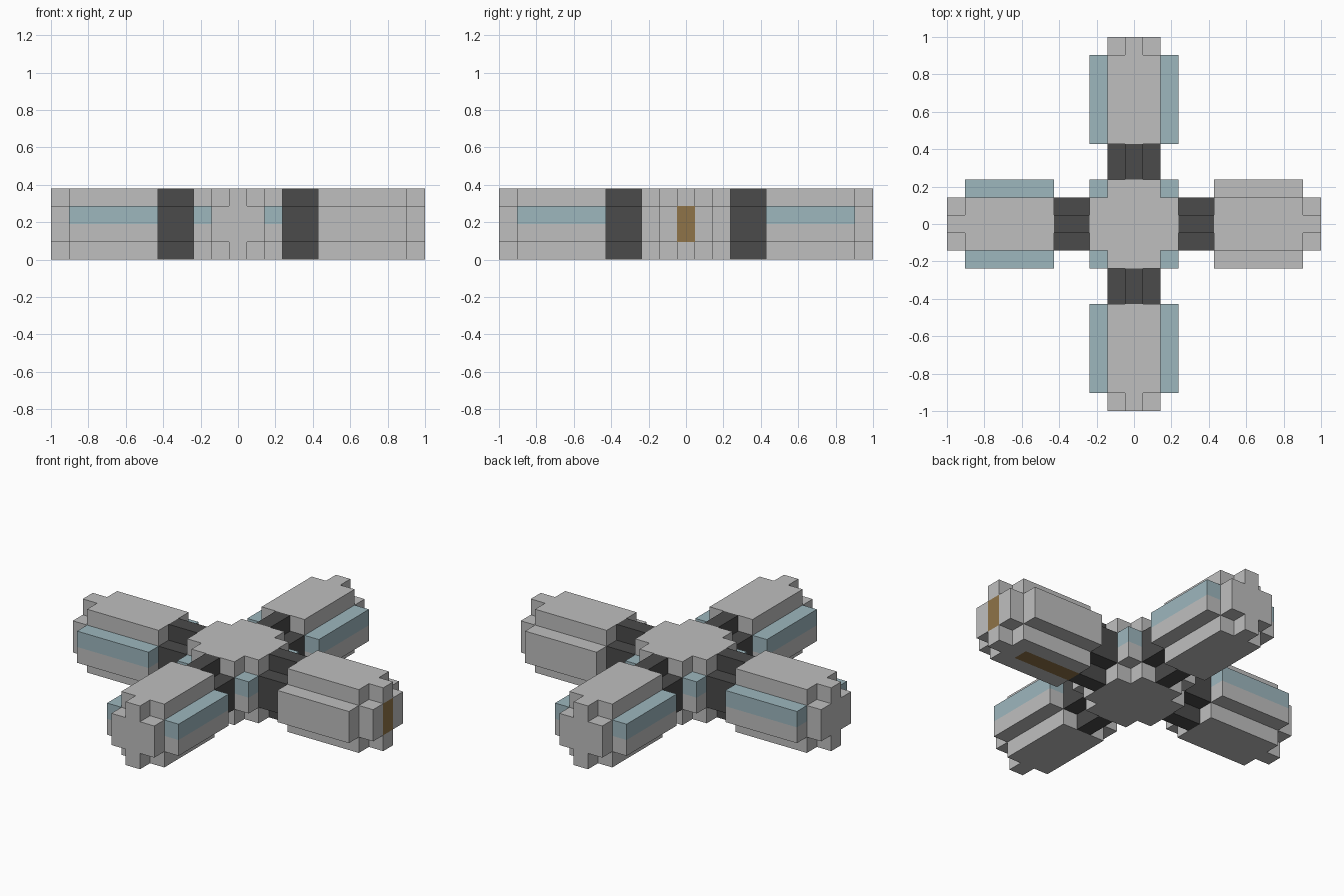
import bpy, bmesh
from mathutils import Vector, Matrix
from math import pi

U = 2 / 21  # block size
EPS = 0.01

if "Cube" in bpy.data.objects:
    bpy.data.objects.remove(bpy.data.objects["Cube"])


def material(name, rgb):
    m = bpy.data.materials.new(name)
    m.use_nodes = True
    m.diffuse_color = (*rgb, 1)
    m.node_tree.nodes["Principled BSDF"].inputs["Base Color"].default_value = (*rgb, 1)
    return m


GREY = material("light grey hull", (0.52, 0.52, 0.52))
BLUE = material("pale blue window", (0.337, 0.473, 0.515))
DARK = material("dark grey joint", (0.069, 0.069, 0.069))
BROWN = material("ochre hatch", (0.275, 0.174, 0.065))


def stepped(inner, outer):
    """Cross-shaped section: full height in the middle, lower shoulders outside."""
    quarter = [(outer, 1), (outer, 3), (inner, 3), (inner, 4)]
    right = [(inner, 0), (inner, 1)] + quarter
    return right + [(-a, b) for a, b in reversed(right)]


def prism(name, section, start, end, mats, axis="X", cuts=(), rule=None, turn=0):
    """Extrude a section along an axis, cut it, and colour its faces by a rule."""
    bm = bmesh.new()

    def place(p):
        a, b = p
        return (start, a, b) if axis == "X" else (a, b, start)

    face = bm.faces.new([bm.verts.new(place(p)) for p in section])
    moved = bmesh.ops.extrude_face_region(bm, geom=[face])["geom"]
    shift = Vector((end - start, 0, 0) if axis == "X" else (0, 0, end - start))
    bmesh.ops.translate(bm, vec=shift, verts=[v for v in moved if isinstance(v, bmesh.types.BMVert)])
    for index, value in cuts:
        co, no = Vector(), Vector()
        co[index], no[index] = value, 1
        bmesh.ops.bisect_plane(bm, geom=bm.verts[:] + bm.edges[:] + bm.faces[:],
                               plane_co=co, plane_no=no)
    if rule:
        for f in bm.faces:
            f.material_index = int(rule(f.calc_center_median()))
    bmesh.ops.recalc_face_normals(bm, faces=bm.faces[:])
    bmesh.ops.transform(bm, matrix=Matrix.Rotation(turn * pi / 2, 4, "Z") @ Matrix.Scale(U, 4),
                        verts=bm.verts[:])
    mesh = bpy.data.meshes.new(name)
    bm.to_mesh(mesh)
    bm.free()
    for m in mats:
        mesh.materials.append(m)
    obj = bpy.data.objects.new(name, mesh)
    bpy.context.collection.objects.link(obj)
    return obj


def window_band(c):
    return abs(c.y) > 1.5 + EPS and 2 < c.z < 3 + EPS


def floor_strip(c):
    return c.z < EPS and abs(c.y) < 0.5 - EPS and c.x < 8.5


def hatch(c):
    return c.x > 10.5 - EPS and abs(c.y) < 0.5 - EPS and 1 < c.z < 3


# Central hub: cross-shaped plan with a windowed block in each corner
arm, reach = 1.5, 2.5
corner = [(reach, -arm), (reach, arm), (arm, arm)]
plan = []
for k in range(4):
    plan += [Matrix.Rotation(k * pi / 2, 2) @ Vector(p) for p in corner[1:] + [(arm, reach)]]
prism("hub", plan, 0, 4, [GREY], axis="Z")
square = [(arm, arm), (reach, arm), (reach, reach), (arm, reach)]
for k in range(4):
    prism(f"hub_corner_{k + 1}", square, 1, 3, [GREY, BLUE], axis="Z",
          cuts=[(2, 2)], rule=lambda c: c.z > 2, turn=k)

# Four arms: joint, module body and end cap; the left (+x) one is the cargo module
for k, side in enumerate(["left", "back", "right", "front"]):
    cargo = k == 0
    prism(side + "_joint", stepped(0.5, 1.5), 2.5, 4.5, [DARK], turn=k)
    if cargo:
        body_cuts, body_rule = [(1, -0.5), (1, 0.5), (0, 8.5)], floor_strip
    else:
        body_cuts, body_rule = [(1, -1.5), (1, 1.5), (2, 2), (2, 3)], window_band
    prism(side + "_module", stepped(1.5, 2.5), 4.5, 9.5, [GREY, BROWN if cargo else BLUE],
          cuts=body_cuts, rule=body_rule, turn=k)
    prism(side + "_end_cap", stepped(0.5, 1.5), 9.5, 10.5, [GREY, BROWN],
          cuts=[(1, -0.5), (1, 0.5), (2, 1), (2, 3)] if cargo else (),
          rule=hatch if cargo else None, turn=k)
